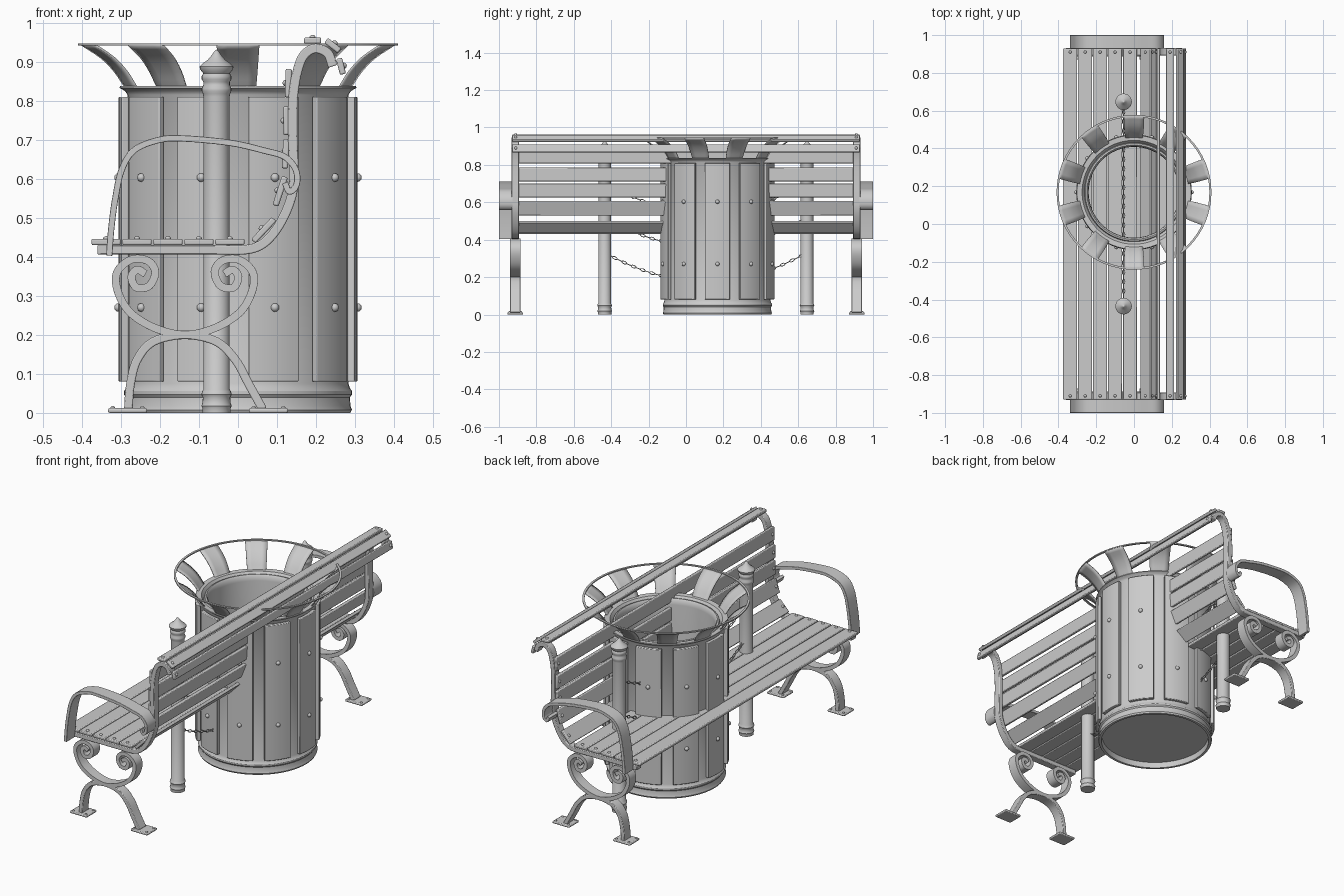
import bpy, bmesh, math
from math import cos, sin, pi, radians
from mathutils import Vector, Matrix

if "Cube" in bpy.data.objects:
    bpy.data.objects.remove(bpy.data.objects["Cube"])

BIN = Vector((0, 0.168, 0))


def make(name, verts, faces):
    me = bpy.data.meshes.new(name)
    me.from_pydata([tuple(v) for v in verts], [], faces)
    bm = bmesh.new()
    bm.from_mesh(me)
    bmesh.ops.remove_doubles(bm, verts=bm.verts, dist=1e-6)
    bmesh.ops.recalc_face_normals(bm, faces=bm.faces)
    bm.to_mesh(me)
    bm.free()
    ob = bpy.data.objects.new(name, me)
    bpy.context.collection.objects.link(ob)
    return ob


def bevel(ob, w):
    m = ob.modifiers.new("bevel", 'BEVEL')
    m.width, m.segments = w, 2
    return ob


def smooth(pts, n=6):
    """Catmull-Rom curve through 2D points."""
    p = [Vector(q) for q in pts]
    p = [2 * p[0] - p[1]] + p + [2 * p[-1] - p[-2]]
    out = []
    for i in range(1, len(p) - 2):
        a, b, c, d = p[i - 1:i + 3]
        for k in range(n):
            t = k / n
            out.append(0.5 * (2 * b + (c - a) * t + (2 * a - 5 * b + 4 * c - d) * t * t
                              + (3 * b - a - 3 * c + d) * t ** 3))
    return out + [p[-2]]


def band(name, pts, y, width, thick, n=6):
    """Flat metal bar following an x-z path."""
    path, v, f = smooth(pts, n), [], []
    for i, p in enumerate(path):
        t = (path[min(i + 1, len(path) - 1)] - path[max(i - 1, 0)]).normalized()
        off = Vector((-t.y, t.x)) * thick / 2
        for q, s in ((p + off, -1), (p + off, 1), (p - off, 1), (p - off, -1)):
            v.append((q.x, y + s * width / 2, q.y))
    for i in range(len(path) - 1):
        for k in range(4):
            a, b = 4 * i + k, 4 * i + (k + 1) % 4
            f.append((a, b, b + 4, a + 4))
    f += [(0, 1, 2, 3), tuple(range(len(v) - 4, len(v)))]
    return bevel(make(name, v, f), 0.003)


def lathe(name, prof, loc, n=48):
    v = [(loc[0] + r * cos(2 * pi * k / n), loc[1] + r * sin(2 * pi * k / n), z)
         for r, z in prof for k in range(n)]
    f = [(i * n + k, i * n + (k + 1) % n, (i + 1) * n + (k + 1) % n, (i + 1) * n + k)
         for i in range(len(prof) - 1) for k in range(n)]
    return make(name, v, f)


def box(name, loc, size, angle=0, bev=0.004):
    bm = bmesh.new()
    bmesh.ops.create_cube(bm, size=1, matrix=Matrix.Translation(loc)
                          @ Matrix.Rotation(-angle, 4, 'Y') @ Matrix.Diagonal((*size, 1)))
    me = bpy.data.meshes.new(name)
    bm.to_mesh(me)
    bm.free()
    ob = bpy.data.objects.new(name, me)
    bpy.context.collection.objects.link(ob)
    return bevel(ob, bev)


def bolts(name, places, r):
    bm = bmesh.new()
    for p in places:
        bmesh.ops.create_uvsphere(bm, u_segments=12, v_segments=8, radius=r,
                                  matrix=Matrix.Translation(p))
    me = bpy.data.meshes.new(name)
    bm.to_mesh(me)
    bm.free()
    bpy.context.collection.objects.link(bpy.data.objects.new(name, me))


# Bench slats: x, z, width, tilt in degrees, bolt side
slats = [(-0.338 + 0.0793 * i, 0.438, 0.075, 0, 1) for i in range(5)]
slats += [(0.066, 0.468, 0.078, 47, 1), (0.108, 0.568, 0.078, 72, 1), (0.122, 0.664, 0.075, 87, 1),
          (0.124, 0.749, 0.073, 90, 1), (0.129, 0.845, 0.073, 88, 1),
          (0.191, 0.954, 0.044, 0, 1), (0.243, 0.941, 0.044, -38, 1), (0.264, 0.888, 0.042, -76, 1)]
places = []
for i, (x, z, w, a, s) in enumerate(slats):
    a = radians(a)
    box("seat_slat" if i < 5 else "back_slat", (x, 0, z), (w, 1.858, 0.016), a)
    places += [(x - sin(a) * 0.007, e * 0.91, z + cos(a) * 0.007) for e in (-1, 1)]
bolts("slat_bolts", places, 0.008)

# Bench end frames
CX = -0.136
rail = [(-0.36, .418), (-0.2, .418), (-0.06, .418), (.017, .418), (.06, .431), (.094, .464), (.122, .513),
        (.14, .567), (.143, .623), (.14, .726), (.142, .815), (.153, .879), (.17, .918), (.199, .934),
        (.23, .921), (.243, .888)]
arm = [(-.33, .403), (-.325, .47), (-.315, .546), (-.298, .623), (-.265, .674), (-.2, .70), (-.137, .703),
       (-.02, .692), (.068, .672), (.12, .656), (.148, .623), (.15, .585), (.132, .567), (.12, .59)]
scroll = [(-.101, .356), (-.122, .367), (-.137, .349), (-.124, .321), (-.091, .326), (-.076, .362),
          (-.096, .390), (-.137, .393), (-.173, .362), (-.173, .315), (-.142, .259), (-.078, .218), (0, .2)]
scroll = scroll + [(-x, z) for x, z in scroll[-2::-1]]
legs = [(-.145, .008), (-.14, .07), (-.123, .135), (-.08, .183), (0, .2), (.08, .183), (.13, .135),
        (.163, .075), (.2, .008)]
for s in (-1, 1):
    y = s * 0.913
    band("seat_and_back_rail", rail, y, 0.04, 0.024)
    band("armrest", arm, s * 0.9635, 0.073, 0.016)
    band("leg_scroll", [(CX + x, z) for x, z in scroll], y, 0.055, 0.02)
    band("leg_arch", [(CX + x, z) for x, z in legs], y, 0.055, 0.022)
    for x in (-0.283, 0.078):
        box("foot_plate", (x, y, 0.006), (0.1, 0.085, 0.012))
        bolts("foot_bolts", [(x + d, y + e, 0.012) for d in (-.038, .038) for e in (-.03, .03)], 0.006)

# Bin shell: ribbed base, wall, collar lip, inner liner and recessed underside
lathe("bin_shell", [(0, .03), (.272, .03), (.275, 0), (.288, 0), (.292, .008), (.288, .018), (.287, .04),
                    (.292, .047), (.292, .056), (.287, .063), (.283, .075), (.283, .815), (.29, .825),
                    (.304, .833), (.302, .837), (.275, .835), (.268, .825), (.262, .815), (.258, .828),
                    (.25, .83), (.243, .822), (.24, .80), (.24, .05), (0, .05)], BIN, 64)

# Curved bin slats with bolts
places = []
for k in range(10):
    a0, half, n = k * pi / 5, 0.222, 6
    v, f = [], []
    for j in range(n + 1):
        a = a0 - half + 2 * half * j / n
        v += [BIN + Vector((r * cos(a), r * sin(a), z))
              for r, z in ((.287, .08), (.306, .08), (.306, .81), (.287, .81))]
    for j in range(n):
        f += [(4 * j + m, 4 * j + (m + 1) % 4, 4 * j + 4 + (m + 1) % 4, 4 * j + 4 + m) for m in range(4)]
    f += [(0, 1, 2, 3), tuple(range(4 * n, 4 * n + 4))]
    bevel(make("bin_slat", v, f), 0.003)
    places += [BIN + Vector((.306 * cos(a0), .306 * sin(a0), z)) for z in (.27, .603)]
bolts("bin_bolts", places, 0.011)

# Flared blades and top ring
flare = smooth([(.285, .825), (.299, .845), (.32, .875), (.355, .91), (.408, .944)], 3)
for k in range(10):
    a0, n, v = (k + .5) * pi / 5, 4, []
    for i, p in enumerate(flare):
        w = 0.045 + 0.01 * i / (len(flare) - 1)
        for j in range(n + 1):
            a = a0 + w * (2 * j / n - 1) / p.x
            v.append(BIN + Vector((p.x * cos(a), p.x * sin(a), p.y)))
    f = [(i * 5 + j, i * 5 + j + 1, i * 5 + j + 6, i * 5 + j + 5)
         for i in range(len(flare) - 1) for j in range(n)]
    m = make("flare_blade", v, f).modifiers.new("thickness", 'SOLIDIFY')
    m.thickness, m.offset = 0.005, 0
lathe("top_ring", [(.399, .941), (.41, .941), (.41, .947), (.399, .947), (.399, .941)], BIN, 64)

# Posts with turned finials
PX, Y0, Y1 = -0.055, -0.435, 0.647
post = [(0, 0), (.036, 0), (.036, .012), (.039, .018), (.036, .025), (.035, .04), (.039, .047), (.037, .055),
        (.0335, .06), (.0335, .81), (.035, .818), (.038, .825), (.038, .832), (.034, .84), (.034, .848),
        (.038, .855), (.038, .863), (.034, .870), (.042, .880), (.0435, .887), (.036, .895), (.022, .905),
        (.012, .917), (.006, .926), (0, .931)]
for y in (Y0, Y1):
    lathe("post", post, (PX, y), 28)

# Sagging chains of alternating links between the posts
mid, N = (Y0 + Y1) / 2, 42
ring = [(cos(2 * pi * i / 12), sin(2 * pi * i / 12)) for i in range(12)]
for z0 in (0.178, 0.363, 0.548):
    v, f = [], []
    for k in range(N):
        d = (k / (N - 1) - .5) * (Y1 - Y0 - 0.06)
        M = (Matrix.Translation((PX, mid + d, z0 + 0.525 * d * d))
             @ Matrix.Rotation(math.atan(1.05 * d), 4, 'X') @ Matrix.Rotation(k % 2 * pi / 2, 4, 'Y'))
        b = len(v)
        for c, s in ring:
            for m in range(5):
                t = 2 * pi * m / 5
                q = .0025 * cos(t)
                v.append(M @ Vector(((.0065 + q) * s, (.0135 + q) * c, .0025 * sin(t))))
        f += [(b + i * 5 + m, b + i * 5 + (m + 1) % 5, b + (i + 1) % 12 * 5 + (m + 1) % 5,
               b + (i + 1) % 12 * 5 + m) for i in range(12) for m in range(5)]
    make("chain", v, f)

# Smooth shading with sharp edges kept
for ob in bpy.context.scene.objects:
    ob.select_set(True)
    bpy.context.view_layer.objects.active = ob
bpy.ops.object.shade_smooth_by_angle(angle=radians(35))
